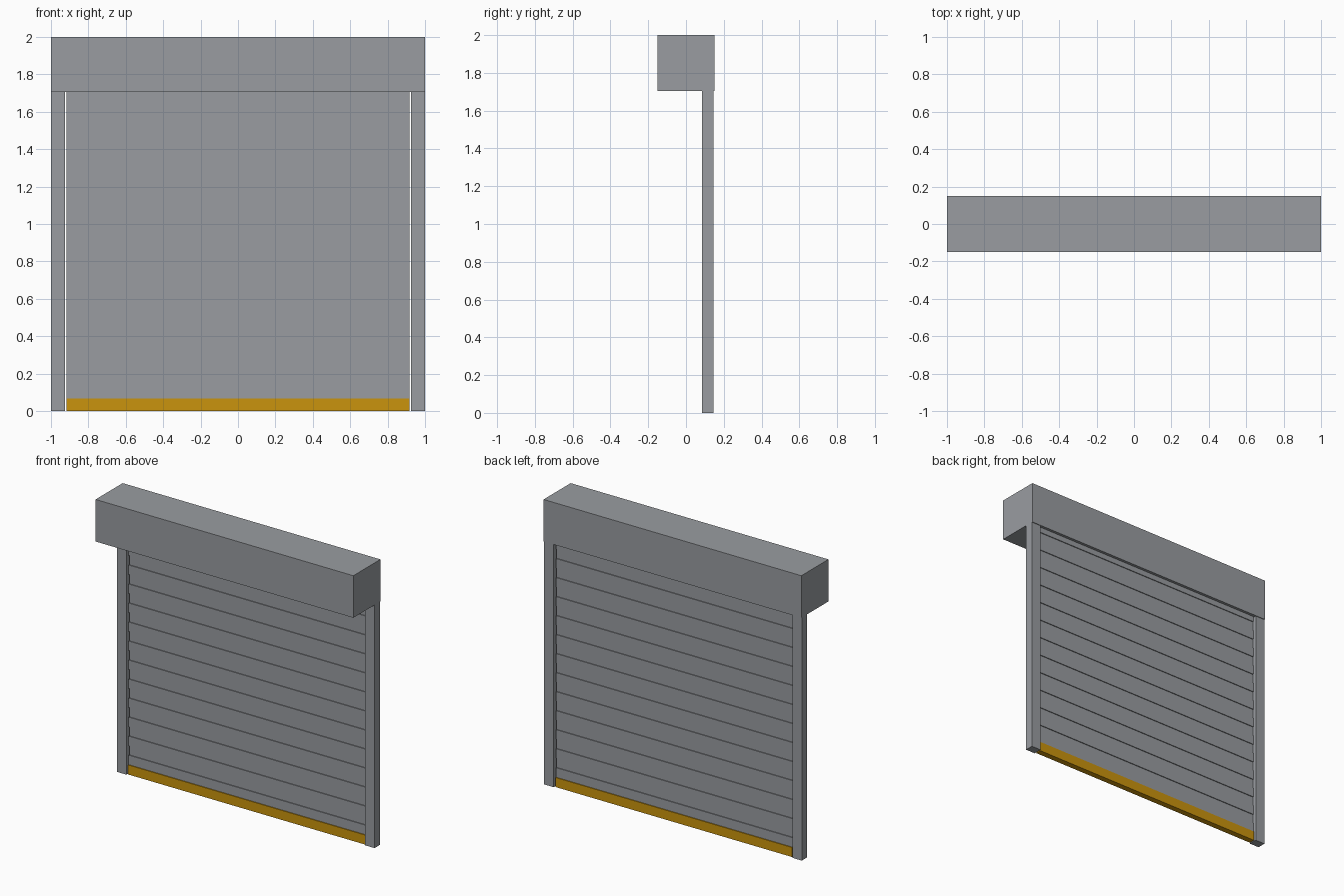
import bpy

cube = bpy.data.objects.get("Cube")
if cube:
    bpy.data.objects.remove(cube, do_unlink=True)


def make_material(name, rgb):
    mat = bpy.data.materials.new(name)
    mat.use_nodes = True
    mat.diffuse_color = (*rgb, 1)
    mat.node_tree.nodes["Principled BSDF"].inputs["Base Color"].default_value = (*rgb, 1)
    return mat


def box(name, low, high, mat):
    """Box spanning two opposite corners."""
    centre = [(a + b) / 2 for a, b in zip(low, high)]
    bpy.ops.mesh.primitive_cube_add(size=1, location=centre)
    obj = bpy.context.object
    obj.name = name
    obj.data.name = name
    obj.scale = [b - a for a, b in zip(low, high)]
    bpy.ops.object.transform_apply(location=False, rotation=False, scale=True)
    obj.data.materials.append(mat)
    return obj


grey = make_material("shutter grey", (0.32, 0.335, 0.355))
yellow = make_material("safety yellow", (0.59, 0.295, 0.004))

HOUSING_BOTTOM = 1.705
CURTAIN_Y = 0.115       # centre plane of curtain and guides
CURTAIN_HALF = 0.918    # half width of the curtain
SLAT = 2 / 30           # slat height

# Roller housing
box("roller_housing", (-1, -0.15, HOUSING_BOTTOM), (1, 0.15, 2), grey)

# Side guides
for side, sign in (("left", 1), ("right", -1)):
    xs = sorted((sign * 0.926, sign))
    box(side + "_guide", (xs[0], CURTAIN_Y - 0.03, 0),
        (xs[1], CURTAIN_Y + 0.03, HOUSING_BOTTOM), grey)


def slat(name, index, thickness, mat):
    top = min((index + 1) * SLAT, HOUSING_BOTTOM)
    box(name, (-CURTAIN_HALF, CURTAIN_Y - thickness / 2, index * SLAT),
        (CURTAIN_HALF, CURTAIN_Y + thickness / 2, top), mat)


# Yellow bottom bar, then alternating thick and thin slats
slat("bottom_bar", 0, 0.042, yellow)
for i in range(1, 26):
    slat(f"slat_{i}", i, 0.03 if i % 2 else 0.018, grey)
